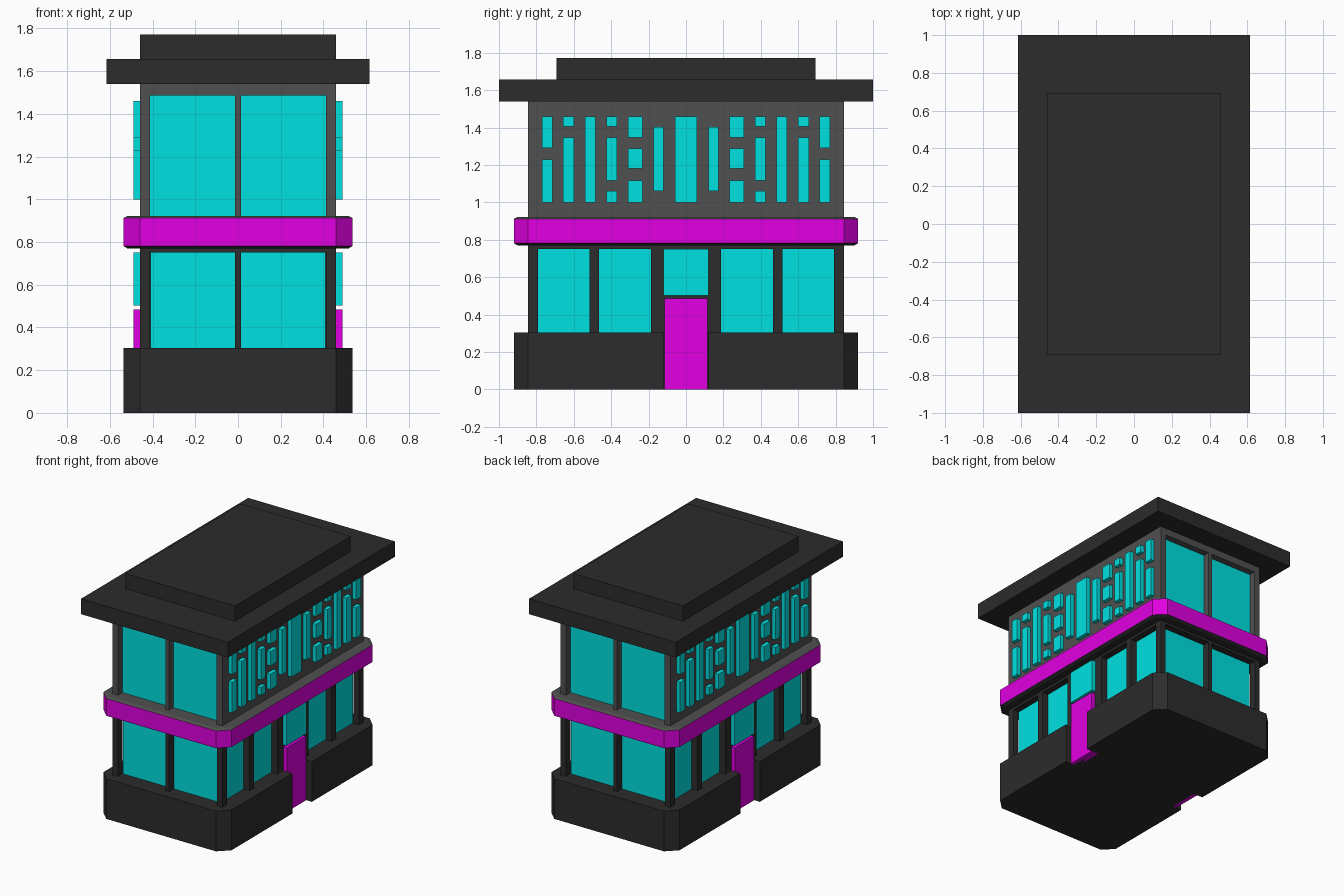
import bpy, bmesh

if "Cube" in bpy.data.objects:
    bpy.data.objects.remove(bpy.data.objects["Cube"])


def material(name, r, g, b):
    m = bpy.data.materials.new(name)
    m.diffuse_color = (r, g, b, 1)
    m.use_nodes = True
    m.node_tree.nodes["Principled BSDF"].inputs["Base Color"].default_value = m.diffuse_color
    return m


DARK = material("dark_stone", .025, .025, .025)
WALL = material("grey_wall", .08, .08, .08)
GLASS = material("cyan_glass", .0, .75, .75)
TRIM = material("magenta_trim", .75, .0, .75)


def finish(name, bm, mat):
    bmesh.ops.recalc_face_normals(bm, faces=bm.faces)
    me = bpy.data.meshes.new(name)
    bm.to_mesh(me)
    bm.free()
    me.materials.append(mat)
    ob = bpy.data.objects.new(name, me)
    bpy.context.collection.objects.link(ob)
    return ob


def box(name, x, y, z, mat):
    bm = bmesh.new()
    bmesh.ops.create_cube(bm, size=1)
    for v in bm.verts:
        for i, (a, b) in enumerate((x, y, z)):
            v.co[i] = a if v.co[i] < 0 else b
    return finish(name, bm, mat)


def mirrored(name, x, y, z, mat, mx=False, my=False):
    """Box repeated across the centre planes."""
    for sx in ((1, -1) if mx else (1,)):
        for sy in ((1, -1) if my else (1,)):
            box(name, sorted(sx * c for c in x), sorted(sy * c for c in y), z, mat)


def prism(name, quarter, z0, z1, mat, inset=0):
    """Extrude an outline given for the +x +y quarter; inset shrinks the top."""
    pts = (quarter + [(-x, y) for x, y in reversed(quarter)]
           + [(-x, -y) for x, y in quarter] + [(x, -y) for x, y in reversed(quarter)])
    bm = bmesh.new()
    lo = [bm.verts.new((x, y, z0)) for x, y in pts]
    hi = [bm.verts.new((x * (1 - inset / .54), y * (1 - inset / .92), z1)) for x, y in pts]
    n = len(pts)
    bm.faces.new(lo)
    bm.faces.new(hi)
    for i in range(n):
        bm.faces.new((lo[i], lo[(i + 1) % n], hi[(i + 1) % n], hi[i]))
    return finish(name, bm, mat)


# Plinth with door notches in both long sides
octagon = [(.537, .845), (.46, .92)]
prism("plinth", [(.46, .117), (.537, .117)] + octagon, 0, .305, DARK)

# Ground floor: glass core behind dark piers, mullions and headers
box("ground_glass", (-.41, .41), (-.79, .79), (.29, .752), GLASS)
box("ground_header", (-.46, .46), (-.845, .845), (.752, .785), DARK)
mirrored("ground_corner_pier", (.415, .46), (.79, .845), (.3, .77), DARK, True, True)
mirrored("ground_front_mullion", (-.015, .015), (.78, .845), (.3, .77), DARK, my=True)
mirrored("ground_side_pier", (.40, .46), (.465, .517), (.3, .77), DARK, True, True)
mirrored("door_surround", (.40, .46), (-.187, .187), (.3, .77), DARK, True)

# Doors and the panes above
mirrored("door", (.43, .49), (-.115, .115), (0, .485), TRIM, True)
mirrored("transom_window", (.43, .49), (-.12, .12), (.503, .75), GLASS, True)

# Belt course with thin bevelled caps
prism("belt_band", octagon, .782, .912, TRIM)
prism("belt_underside", octagon, .782, .77, DARK, .02)
prism("belt_cap", octagon, .912, .922, WALL, .02)

# Upper floor: solid side walls, framed glazing at front and back
box("upper_wall", (-.46, .46), (-.78, .78), (.91, 1.545), WALL)
mirrored("upper_glass", (-.43, .43), (.77, .795), (.92, 1.49), GLASS, my=True)
mirrored("upper_corner_pier", (.413, .46), (.775, .845), (.91, 1.545), WALL, True, True)
mirrored("upper_mullion", (-.015, .015), (.775, .845), (.91, 1.545), WALL, my=True)
mirrored("upper_header", (-.46, .46), (.775, .845), (1.487, 1.545), WALL, my=True)

# Raised glass blocks patterned along the long upper walls
columns = [
    (.713, .77, [(1, 1.23), (1.29, 1.46)]),
    (.6, .657, [(1, 1.347), (1.405, 1.46)]),
    (.484, .54, [(1, 1.46)]),
    (.37, .424, [(1, 1.06), (1.117, 1.347), (1.405, 1.46)]),
    (.233, .31, [(1, 1.117), (1.18, 1.288), (1.347, 1.46)]),
    (.12, .175, [(1.06, 1.403)]),
]
for y0, y1, spans in columns:
    for span in spans:
        mirrored("glass_block", (.44, .49), (y0, y1), span, GLASS, True, True)
mirrored("centre_glass_block", (.44, .49), (-.058, .058), (1, 1.46), GLASS, True)

# Roof slab and raised top
box("roof_slab", (-.615, .615), (-1, 1), (1.54, 1.657), DARK)
box("roof_top", (-.46, .46), (-.692, .692), (1.65, 1.772), DARK)
